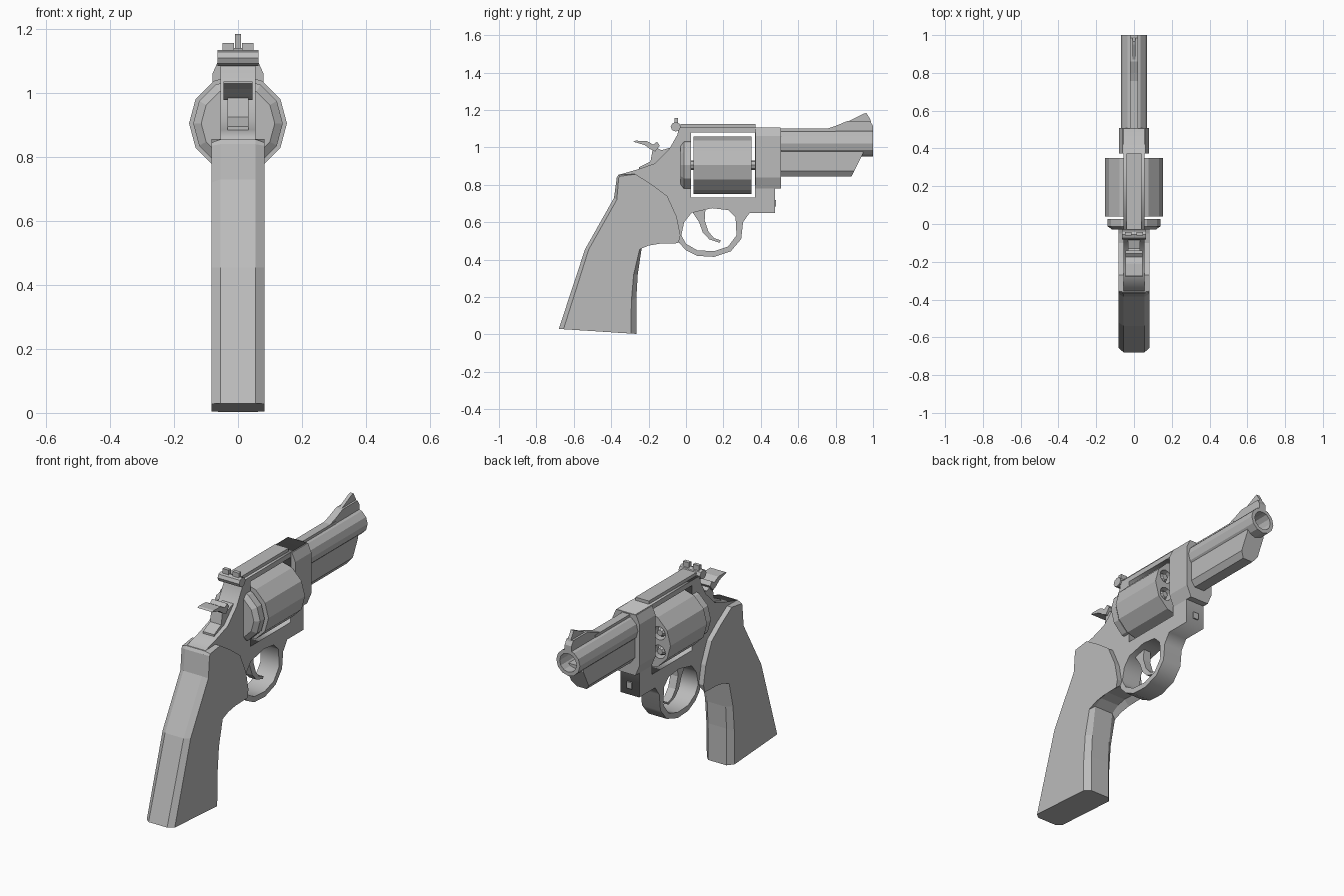
import bpy, bmesh, math

if "Cube" in bpy.data.objects:
    bpy.data.objects.remove(bpy.data.objects["Cube"])

steel = bpy.data.materials.new("grey_steel")
steel.diffuse_color = (0.5, 0.5, 0.5, 1)
steel.use_nodes = True
steel.node_tree.nodes["Principled BSDF"].inputs["Base Color"].default_value = steel.diffuse_color


def finish(name, bm):
    bmesh.ops.recalc_face_normals(bm, faces=bm.faces)
    me = bpy.data.meshes.new(name)
    bm.to_mesh(me)
    bm.free()
    me.materials.append(steel)
    ob = bpy.data.objects.new(name, me)
    bpy.context.collection.objects.link(ob)
    return ob


def loft(name, sections):
    """Join equal-length (x, [(y, z)...]) side outlines and cap both ends."""
    bm = bmesh.new()
    rings = [[bm.verts.new((x, y, z)) for y, z in pts] for x, pts in sections]
    n = len(rings[0])
    for a, b in zip(rings, rings[1:]):
        for i in range(n):
            j = (i + 1) % n
            bm.faces.new((a[i], a[j], b[j], b[i]))
    bm.faces.new(rings[0])
    bm.faces.new(rings[-1])
    return finish(name, bm)


def plate(name, half, pts, x=0):
    return loft(name, [(x - half, pts), (x + half, pts)])


def box(name, half, y0, y1, z0, z1, x=0):
    return plate(name, half, [(y0, z0), (y1, z0), (y1, z1), (y0, z1)], x)


def sweep(name, y0, y1, pts):
    """Extrude an (x, z) cross-section along y."""
    bm = bmesh.new()
    f = bm.faces.new([bm.verts.new((x, y0, z)) for x, z in pts])
    new = bmesh.ops.extrude_face_region(bm, geom=[f])["geom"]
    bmesh.ops.translate(bm, vec=(0, y1 - y0, 0),
                        verts=[v for v in new if isinstance(v, bmesh.types.BMVert)])
    return finish(name, bm)


def lathe(name, prof, x, z, n=12):
    """Turn a (y, radius) profile around an axis parallel to y."""
    bm = bmesh.new()
    rings = []
    for y, r in prof:
        rings.append([bm.verts.new((x + r * math.cos(2 * math.pi * i / n), y,
                                    z + r * math.sin(2 * math.pi * i / n))) for i in range(n)])
    for a, b in zip(rings, rings[1:]):
        for i in range(n):
            j = (i + 1) % n
            bm.faces.new((a[i], a[j], b[j], b[i]))
    bm.faces.new(rings[0])
    bm.faces.new(rings[-1])
    return finish(name, bm)


def pierced_plate(name, half, loops):
    """Side plate whose first loop is the outline and the others are holes."""
    cu = bpy.data.curves.new(name, 'CURVE')
    cu.dimensions, cu.fill_mode, cu.extrude = '2D', 'BOTH', half
    for pts in loops:
        s = cu.splines.new('POLY')
        s.points.add(len(pts) - 1)
        for p, (y, z) in zip(s.points, pts):
            p.co = (y, z, 0, 1)
        s.use_cyclic_u = True
    cu.materials.append(steel)
    ob = bpy.data.objects.new(name, cu)
    ob.rotation_euler = (math.pi / 2, 0, math.pi / 2)
    bpy.context.collection.objects.link(ob)
    bpy.ops.object.select_all(action='DESELECT')
    ob.select_set(True)
    bpy.context.view_layer.objects.active = ob
    bpy.ops.object.convert(target='MESH')


# Frame with cylinder window and trigger opening
outline = [(-.04, 1.107), (.505, 1.107), (.505, .80), (.475, .78), (.475, .65), (.34, .65),
           (.305, .60), (.295, .51), (.24, .445), (.15, .415), (.06, .42), (0, .45),
           (-.037, .49), (-.05, .53), (-.20, .55), (-.34, .75), (-.355, .855), (-.25, .885),
           (-.165, .915), (-.09, .99), (-.045, 1.07)]
window = [(.027, .732), (.368, .732), (.368, 1.08), (.027, 1.08)]
opening = [(-.01, .60), (.03, .65), (.14, .675), (.225, .665), (.265, .625), (.27, .53),
           (.225, .47), (.15, .445), (.06, .45), (0, .485), (-.025, .53)]
pierced_plate("frame", .055, [outline, window, opening])

# Wider frame front around the barrel seat
sweep("frame_front", .372, .508,
      [(-.055, .78), (.055, .78), (.08, .84), (.08, 1.06), (.06, 1.105),
       (-.06, 1.105), (-.08, 1.06), (-.08, .84)])
box("front_lock_pin", .015, .47, .482, .685, .72)

# Recoil shield and cylinder
lathe("recoil_shield", [(-.03, .115), (-.012, .14), (.026, .14)], 0, .905)
drum = lathe("cylinder", [(.04, .153), (.35, .153)], 0, .905)
lathe("ejector_rod", [(.025, .026), (.37, .026)], 0, .905, 8)
for k in range(6):
    a = math.radians(30 + 60 * k)
    cx, cz = .1 * math.cos(a), .905 + .1 * math.sin(a)
    cutter = lathe(f"chamber_cutter_{k}", [(.29, .036), (.4, .036)], cx, cz)
    cutter.hide_render = True
    cutter.hide_set(True)
    cut = drum.modifiers.new("chamber", 'BOOLEAN')
    cut.operation, cut.object = 'DIFFERENCE', cutter
    lathe(f"chamber_plug_{k}", [(.28, .027), (.325, .027), (.345, .016)], cx, cz, 8)

# Barrel, rib and under lug
lathe("barrel", [(.5, .07), (1.0, .07), (1.0, .05), (.65, .05)], 0, 1.022)
box("barrel_rib", .022, .5, .8, 1.06, 1.1)
lug = [(.5, .845), (.885, .845), (.945, .965), (.945, .99), (.5, .99)]
lug_in = [(.5, .875), (.90, .875), (.945, .965), (.945, .99), (.5, .99)]
loft("under_lug", [(-.052, lug_in), (-.03, lug), (.03, lug), (.052, lug_in)])

# Front sight
plate("front_sight_ramp", .02, [(.75, 1.07), (1.0, 1.07), (1.0, 1.115), (.985, 1.14),
                                (.86, 1.14), (.80, 1.115), (.75, 1.098)])
plate("front_sight_blade", .009, [(.85, 1.13), (.99, 1.13), (.985, 1.15), (.965, 1.184), (.95, 1.18)])

# Top strap and rear sight
box("top_strap", .04, -.03, .372, 1.09, 1.124)
lathe_r = [(-.055 + .027 * math.cos(i * math.pi / 4), 1.11 + .025 * math.sin(i * math.pi / 4))
           for i in range(8)]
plate("rear_sight_base", .064, lathe_r)
for s, side in ((-1, "left"), (1, "right")):
    box("rear_sight_leaf_" + side, .018, -.062, -.042, 1.125, 1.157, s * .03)

# Hammer with wide spur
plate("hammer", .033, [(-.25, .875), (-.25, .895), (-.19, .925), (-.18, .98), (-.165, 1.0),
                       (-.13, .985), (-.08, 1.0), (-.05, .95), (-.1, .88)])
plate("hammer_spur", .045, [(-.28, 1.03), (-.27, 1.036), (-.21, 1.034), (-.175, 1.015),
                            (-.155, 1.03), (-.14, 1.01), (-.165, .978), (-.19, .99), (-.22, 1.012)])

# Trigger
plate("trigger", .022, [(.03, .66), (.105, .69), (.10, .61), (.12, .55), (.15, .515), (.185, .503),
                        (.18, .49), (.125, .508), (.09, .545), (.07, .60)])

# Grip with chamfered front and back edges
grip = [(-.36, .855), (-.27, .857), (-.18, .80), (-.10, .74), (-.05, .63), (-.03, .53),
        (-.04, .51), (-.14, .515), (-.19, .503), (-.235, .475), (-.258, .32), (-.265, .2),
        (-.265, .003), (-.68, .03), (-.54, .455), (-.385, .73), (-.37, .84)]
grip_side = [(-.355, .845), (-.27, .857), (-.18, .80), (-.10, .74), (-.05, .63), (-.03, .53),
             (-.04, .488), (-.14, .485), (-.20, .475), (-.248, .455), (-.28, .32), (-.292, .18),
             (-.295, .005), (-.655, .028), (-.52, .455), (-.37, .72), (-.36, .835)]
loft("grip", [(-.083, grip_side), (-.055, grip), (.055, grip), (.083, grip_side)])
